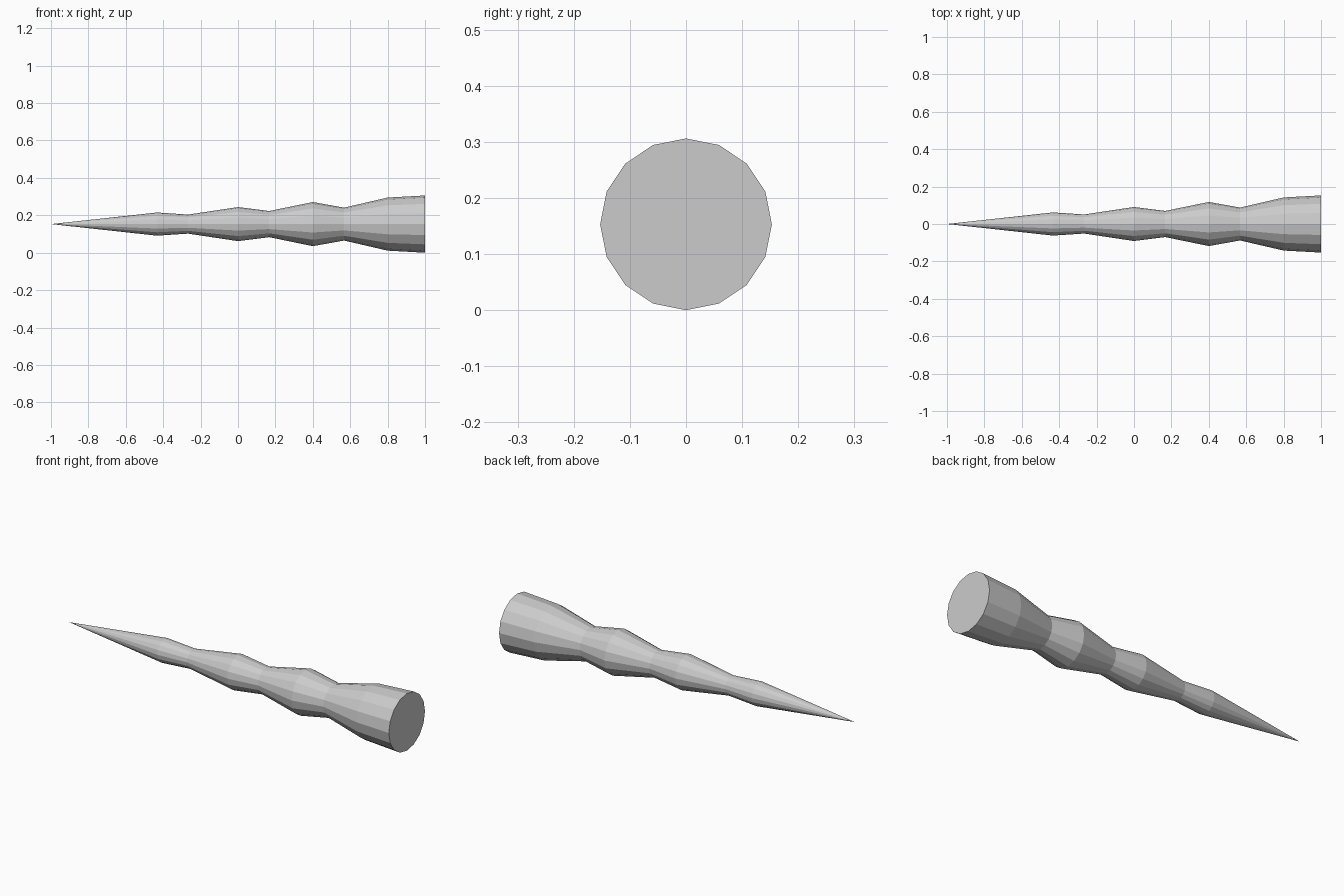
import bpy
import bmesh
from math import cos, sin, tau

cube = bpy.data.objects.get("Cube")
if cube:
    bpy.data.objects.remove(cube, do_unlink=True)

SIDES = 16
BASE_RADIUS = 0.153
TIP_X = -1.0
# (x, radius) from the first bulge to the wide flat end
PROFILE = [(-0.433, 0.062), (-0.267, 0.051), (0.0, 0.091), (0.167, 0.07),
           (0.4, 0.118), (0.567, 0.088), (0.8, 0.142), (1.0, BASE_RADIUS)]

grey = bpy.data.materials.new("light grey")
grey.use_nodes = True
colour = (0.6, 0.6, 0.6, 1.0)
grey.diffuse_color = colour
grey.node_tree.nodes["Principled BSDF"].inputs["Base Color"].default_value = colour


def ring(bm, x, radius):
    """One cross-section of the spike, with a corner at the top."""
    return [bm.verts.new((x, radius * sin(tau * i / SIDES),
                          BASE_RADIUS + radius * cos(tau * i / SIDES)))
            for i in range(SIDES)]


bm = bmesh.new()
rings = [ring(bm, x, r) for x, r in PROFILE]
tip = bm.verts.new((TIP_X, 0, BASE_RADIUS))

for i in range(SIDES):
    j = (i + 1) % SIDES
    # Pointed end
    bm.faces.new((tip, rings[0][i], rings[0][j]))
    # Bulging shaft
    for a, b in zip(rings, rings[1:]):
        bm.faces.new((a[i], b[i], b[j], a[j]))
# Flat end cap
bm.faces.new(rings[-1])
bmesh.ops.recalc_face_normals(bm, faces=bm.faces)

mesh = bpy.data.meshes.new("ridged_spike")
bm.to_mesh(mesh)
bm.free()
mesh.materials.append(grey)
spike = bpy.data.objects.new("ridged_spike", mesh)
bpy.context.collection.objects.link(spike)
